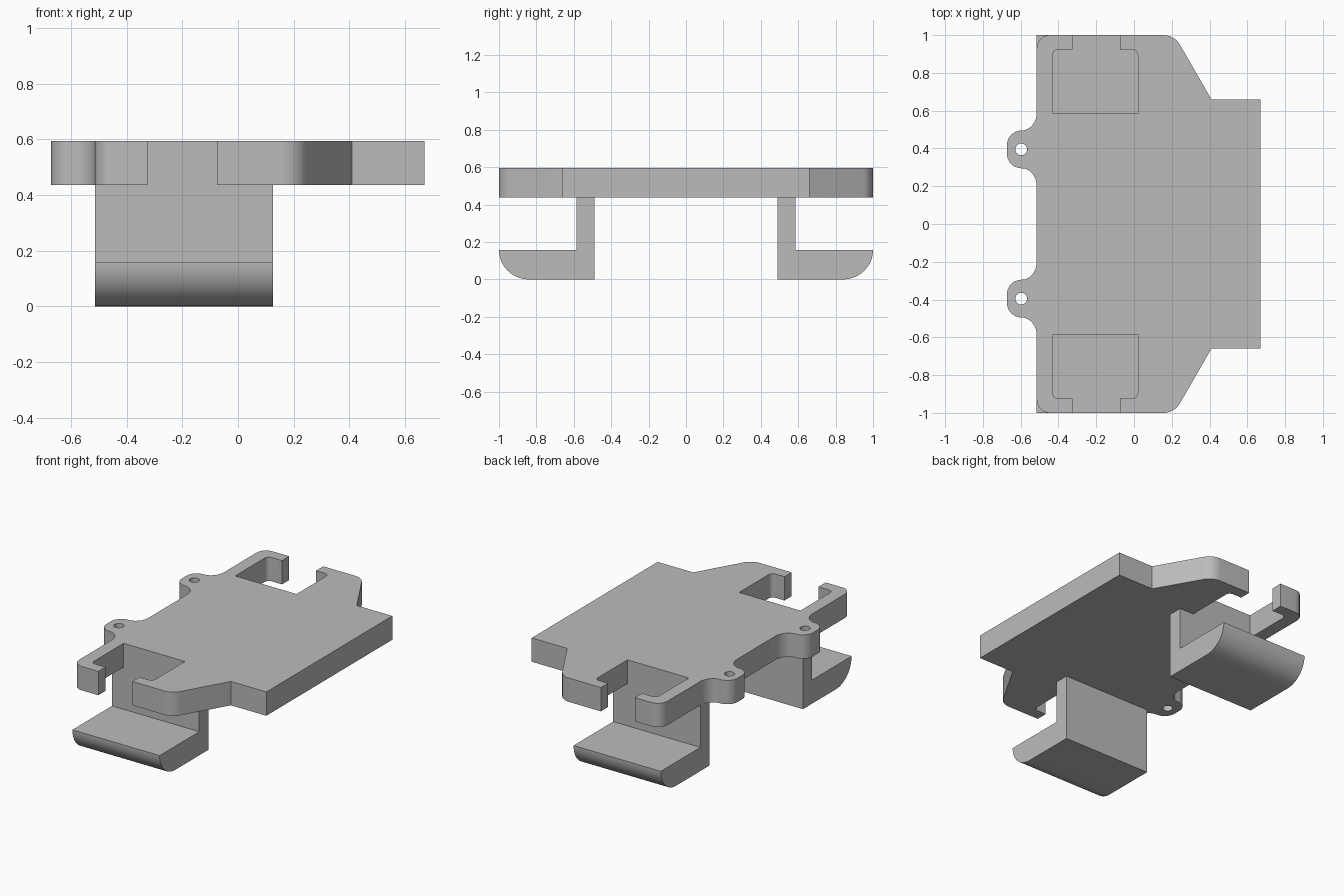
import bpy, bmesh
from math import cos, sin, radians
from mathutils import Vector

cube = bpy.data.objects.get("Cube")
if cube:
    bpy.data.objects.remove(cube, do_unlink=True)

grey = bpy.data.materials.new("plain grey")
grey.use_nodes = True
grey.diffuse_color = (0.5, 0.5, 0.5, 1)
grey.node_tree.nodes["Principled BSDF"].inputs["Base Color"].default_value = (0.5, 0.5, 0.5, 1)

PLATE_LOW, PLATE_HIGH = 0.437, 0.595
LEFT, RIGHT = -0.515, 0.125      # x range of the clip legs


def arc(cx, cy, rx, ry, start, end, steps=10):
    angles = [radians(start + (end - start) * i / steps) for i in range(steps + 1)]
    return [(cx + rx * cos(a), cy + ry * sin(a)) for a in angles]


def extrude(name, points, direction):
    """Make a solid from a closed outline of 3D points."""
    bm = bmesh.new()
    face = bm.faces.new([bm.verts.new(p) for p in points])
    new = bmesh.ops.extrude_face_region(bm, geom=[face])["geom"]
    bmesh.ops.translate(bm, vec=Vector(direction),
                        verts=[v for v in new if isinstance(v, bmesh.types.BMVert)])
    bmesh.ops.recalc_face_normals(bm, faces=bm.faces)
    mesh = bpy.data.meshes.new(name)
    bm.to_mesh(mesh)
    bm.free()
    mesh.materials.append(grey)
    obj = bpy.data.objects.new(name, mesh)
    bpy.context.collection.objects.link(obj)
    return obj


def smooth(obj):
    bpy.ops.object.select_all(action='DESELECT')
    obj.select_set(True)
    bpy.context.view_layer.objects.active = obj
    bpy.ops.object.shade_smooth_by_angle(angle=radians(25))


# Half of the plate outline: shoulder, open slot, rounded corner, screw ear
half = [(0.67, 0.66), (0.41, 0.66)]
half += arc(0.156, 0.90, 0.1, 0.1, 30, 90)
half += [(-0.075, 1), (-0.075, 0.925)]
half += arc(-0.01, 0.895, 0.03, 0.03, 90, 0, 6)
half += [(0.02, 0.585), (-0.43, 0.585)]
half += arc(-0.40, 0.895, 0.03, 0.03, 180, 90, 6)
half += [(-0.325, 0.925), (-0.325, 1)]
half += arc(-0.445, 0.93, 0.07, 0.07, 90, 180)
half += arc(-0.595, 0.59, 0.08, 0.095, 0, -90)
half += arc(-0.595, 0.42, 0.077, 0.075, 90, 180)[1:]
half += arc(-0.595, 0.37, 0.077, 0.075, 180, 270)
half += arc(-0.595, 0.20, 0.08, 0.095, 90, 0)[1:]
outline = half + [(x, -y) for x, y in reversed(half)]
plate = extrude("base_plate", [(x, y, PLATE_LOW) for x, y in outline],
                (0, 0, PLATE_HIGH - PLATE_LOW))

# Screw holes through the ears
for side, y in (("back", 0.395), ("front", -0.395)):
    ring = arc(-0.597, y, 0.031, 0.031, 0, 360, 32)[:-1]
    cutter = extrude(side + "_hole_cutter", [(px, py, 0.3) for px, py in ring], (0, 0, 0.5))
    cutter.hide_render = True
    cutter.hide_set(True)
    cut = plate.modifiers.new(side + "_screw_hole", 'BOOLEAN')
    cut.operation = 'DIFFERENCE'
    cut.solver = 'EXACT'
    cut.object = cutter

# Bake the cuts so the helpers can go
bpy.context.view_layer.update()
baked = bpy.data.meshes.new_from_object(plate.evaluated_get(bpy.context.evaluated_depsgraph_get()))
plate.modifiers.clear()
plate.data = baked
for obj in [o for o in bpy.data.objects if o.name.endswith("hole_cutter")]:
    bpy.data.objects.remove(obj, do_unlink=True)
smooth(plate)

# L-shaped legs with a rounded toe
leg = [(0.49, PLATE_LOW), (0.585, PLATE_LOW), (0.585, 0.157)]
leg += arc(0.84, 0.157, 0.16, 0.157, 0, -90, 16)
leg += [(0.49, 0)]
for name, s in (("back_leg", 1), ("front_leg", -1)):
    smooth(extrude(name, [(LEFT, s * y, z) for y, z in leg], (RIGHT - LEFT, 0, 0)))
